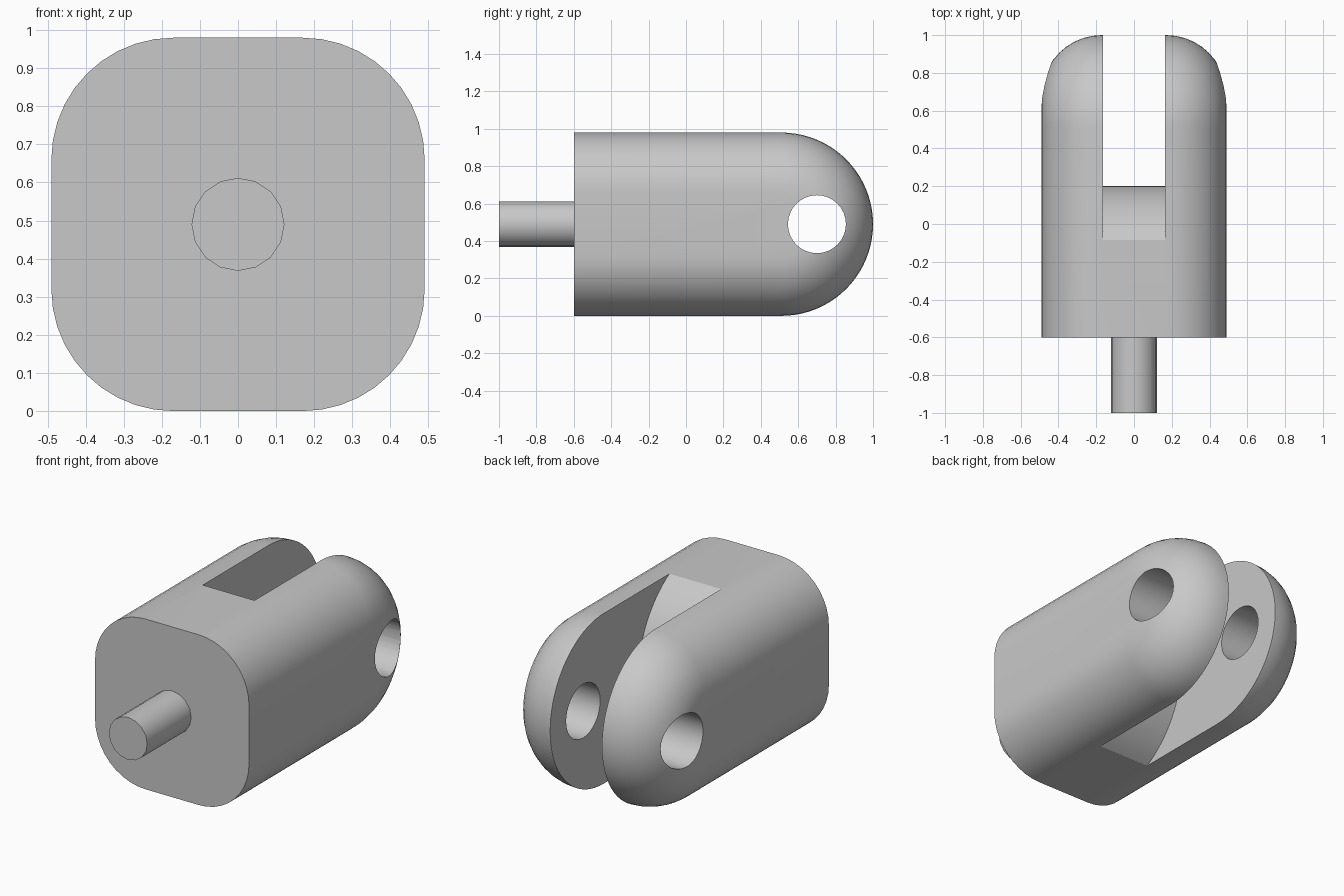
import bpy, bmesh
from math import sin, cos, pi, radians

if "Cube" in bpy.data.objects:
    bpy.data.objects.remove(bpy.data.objects["Cube"])

HALF = 0.49       # half width and half height of the body
FILLET = 0.32     # rounding of the long edges
FRONT = -0.6      # flat front of the body

grey = bpy.data.materials.new("plain grey")
grey.use_nodes = True
colour = (0.58, 0.58, 0.58, 1)
grey.diffuse_color = colour
grey.node_tree.nodes["Principled BSDF"].inputs["Base Color"].default_value = colour


def loft(name, sections):
    """Skin a row of matching closed loops and cap both ends."""
    bm = bmesh.new()
    loops = [[bm.verts.new(p) for p in s] for s in sections]
    for a, b in zip(loops, loops[1:]):
        for i in range(len(a)):
            j = (i + 1) % len(a)
            bm.faces.new((a[i], a[j], b[j], b[i]))
    bm.faces.new(loops[0])
    bm.faces.new(loops[-1])
    bmesh.ops.recalc_face_normals(bm, faces=bm.faces)
    mesh = bpy.data.meshes.new(name)
    bm.to_mesh(mesh)
    bm.free()
    mesh.materials.append(grey)
    obj = bpy.data.objects.new(name, mesh)
    bpy.context.collection.objects.link(obj)
    return obj


def arc(cy, r, start, end, steps):
    """Arc in the side plane, at the height of the body axis."""
    angles = [radians(start + (end - start) * i / steps) for i in range(steps + 1)]
    return [(cy + r * cos(a), HALF + r * sin(a)) for a in angles]


def prism(name, outline, half_width):
    return loft(name, [[(x, y, z) for y, z in outline] for x in (-half_width, half_width)])


def body_section(x, inset):
    r = HALF - inset
    outline = [(FRONT, HALF - r)] + arc(1 - HALF, r, -90, 90, 40) + [(FRONT, HALF + r)]
    return [(x, y, z) for y, z in outline]


# Body: round-ended slab with filleted sides
STEPS = 10
sections = []
for i in range(STEPS + 1):
    t = pi / 2 * (1 - i / STEPS)
    sections.append((HALF - FILLET + FILLET * sin(t), FILLET * (1 - cos(t))))
body = loft("clevis_body",
            [body_section(-x, d) for x, d in sections]
            + [body_section(x, d) for x, d in reversed(sections)])

# Fork slot with a bulging floor, and the cross hole through both prongs
slot_outline = arc(-0.364, 0.564, -70, 70, 32) + [(1.2, 1.1), (1.2, -0.1)]
cutters = [prism("slot_cutter", slot_outline, 0.165),
           prism("hole_cutter", arc(0.7, 0.155, 0, 348.75, 31), 0.8)]
for cutter in cutters:
    cutter.hide_render = True
    cut = body.modifiers.new(cutter.name, "BOOLEAN")
    cut.operation = "DIFFERENCE"
    cut.solver = "EXACT"
    cut.object = cutter
bpy.context.view_layer.update()
cut_mesh = bpy.data.meshes.new_from_object(
    body.evaluated_get(bpy.context.evaluated_depsgraph_get()))
body.modifiers.clear()
body.data = cut_mesh
for cutter in cutters:
    bpy.data.objects.remove(cutter)

# Front pin
bpy.ops.mesh.primitive_cylinder_add(vertices=16, radius=0.122, depth=0.42,
                                    location=(0, -0.79, HALF), rotation=(pi / 2, 0, 0))
pin = bpy.context.object
pin.name = "front_pin"
pin.data.materials.append(grey)

# Smooth curves, sharp rims
bpy.ops.object.select_all(action="DESELECT")
for obj in (body, pin):
    obj.select_set(True)
bpy.context.view_layer.objects.active = body
bpy.ops.object.shade_smooth_by_angle(angle=radians(30))
